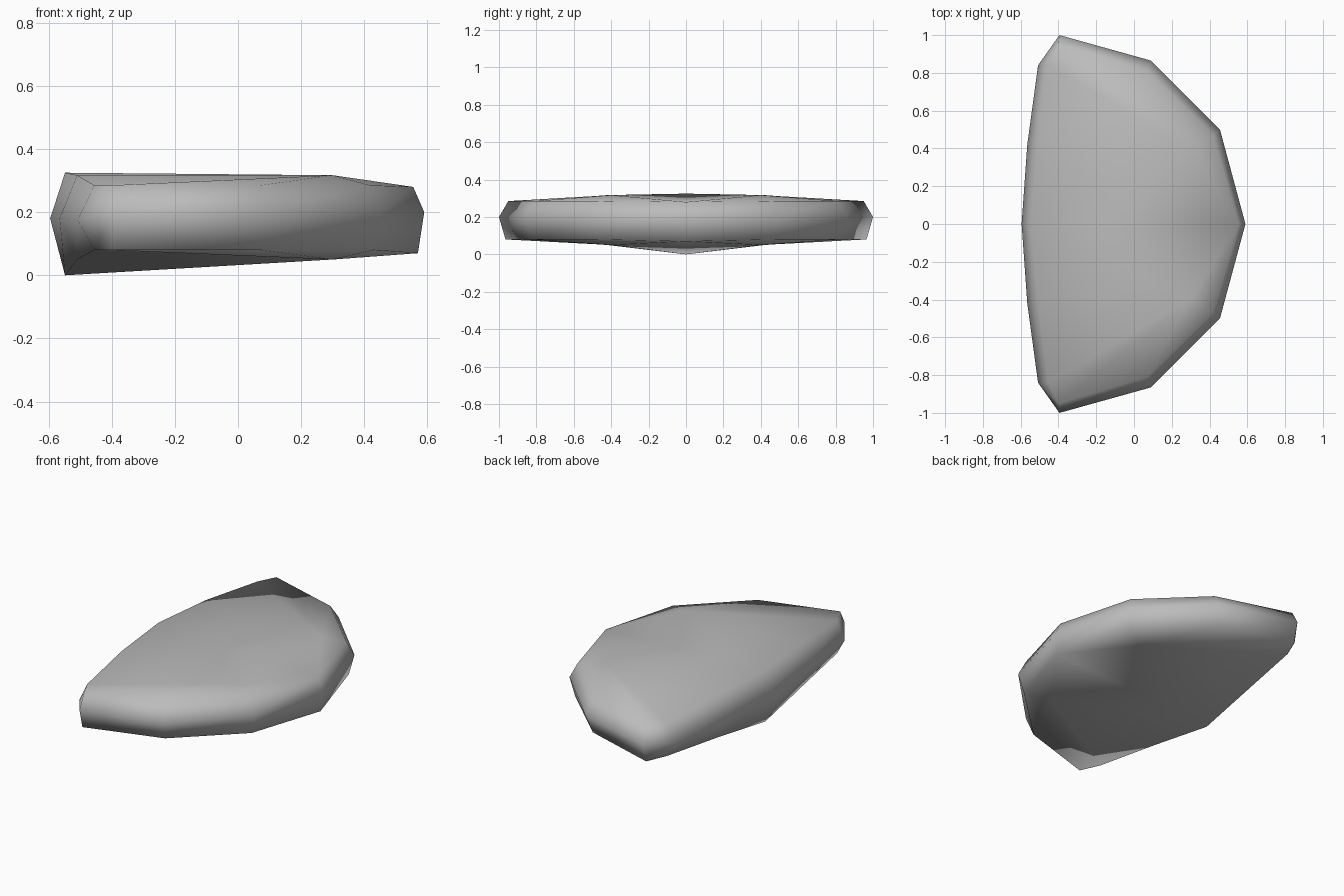
import bpy, bmesh, math

cube = bpy.data.objects.get("Cube")
if cube:
    bpy.data.objects.remove(cube, do_unlink=True)

grey = bpy.data.materials.new("stone grey")
grey.use_nodes = True
grey.diffuse_color = (0.5, 0.5, 0.5, 1)
grey.node_tree.nodes["Principled BSDF"].inputs["Base Color"].default_value = (0.5, 0.5, 0.5, 1)

# Half outlines from the round tip to the straight edge: x, y, z
middle = [(0.59, 0, 0.2), (0.455, 0.5, 0.2), (0.09, 0.865, 0.2), (-0.395, 1, 0.2),
          (-0.508, 0.84, 0.175), (-0.565, 0.42, 0.18), (-0.595, 0, 0.18)]
upper = [(0.555, 0, 0.28), (0.42, 0.47, 0.285), (0.07, 0.81, 0.285), (-0.4, 0.95, 0.285),
         (-0.455, 0.84, 0.285), (-0.51, 0.42, 0.317), (-0.548, 0, 0.325)]
lower = [(0.57, 0, 0.07), (0.43, 0.48, 0.08), (0.07, 0.82, 0.08), (-0.4, 0.965, 0.08),
         (-0.455, 0.84, 0.08), (-0.51, 0.42, 0.05), (-0.548, 0, 0)]

bm = bmesh.new()


def ring(half):
    """Mirror a half outline across y = 0 into a closed loop."""
    full = half + [(x, -y, z) for x, y, z in half[-2:0:-1]]
    return [bm.verts.new(p) for p in full]


def band(a, b):
    """Join two loops with a strip of faces."""
    n = len(a)
    for i in range(n):
        j = (i + 1) % n
        bm.faces.new((a[i], a[j], b[j], b[i]))


def cap(loop, z):
    """Close a loop with a shallow faceted dome on two inner points."""
    tip, back = loop[0], loop[6]
    inner = []
    for side in (1, -1):
        r = [loop[side * k] for k in range(7)]
        p = bm.verts.new((0.3, side * 0.4, z))
        inner.append(p)
        for k in range(5):
            bm.faces.new((p, r[k], r[k + 1]))
        bm.faces.new((p, r[5], back))
    bm.faces.new((tip, inner[0], back))
    bm.faces.new((tip, back, inner[1]))


# Slab with bevelled rim and domed faces
mid, top, bottom = ring(middle), ring(upper), ring(lower)
band(bottom, mid)
band(mid, top)
cap(top, 0.317)
cap(bottom, 0.05)
bmesh.ops.recalc_face_normals(bm, faces=bm.faces)

mesh = bpy.data.meshes.new("stone_slab")
bm.to_mesh(mesh)
bm.free()
mesh.materials.append(grey)
slab = bpy.data.objects.new("stone_slab", mesh)
bpy.context.collection.objects.link(slab)

# Soft rim with sharp breaks only at the steepest corners
bpy.context.view_layer.objects.active = slab
slab.select_set(True)
bpy.ops.object.shade_smooth_by_angle(angle=math.radians(80))
